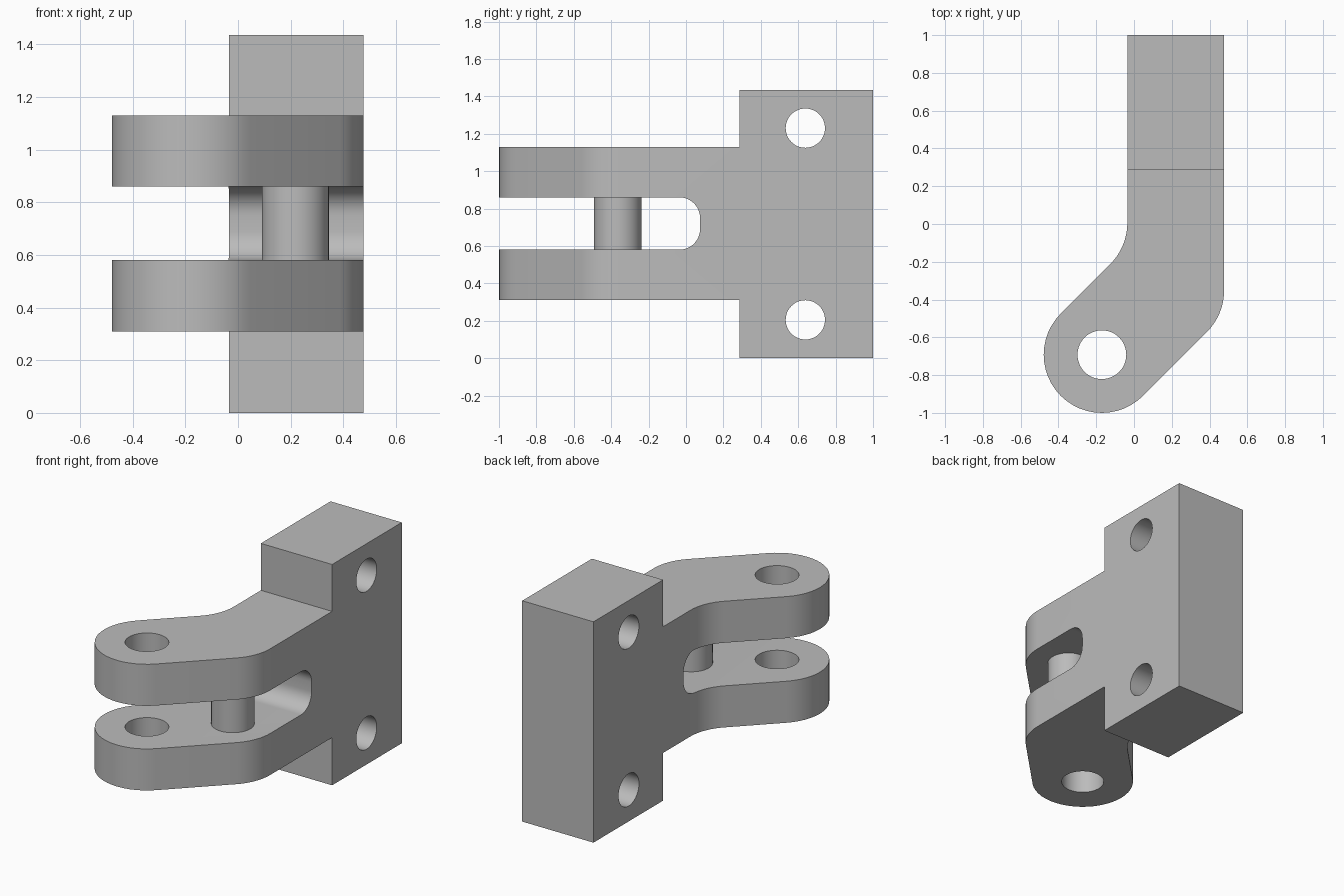
import bpy, bmesh, math
from mathutils import Vector, Matrix

cube = bpy.data.objects.get("Cube")
if cube:
    bpy.data.objects.remove(cube, do_unlink=True)

steel = bpy.data.materials.new("plain_grey")
steel.use_nodes = True
steel.diffuse_color = (0.5, 0.5, 0.5, 1)
steel.node_tree.nodes["Principled BSDF"].inputs["Base Color"].default_value = (0.5, 0.5, 0.5, 1)

HEIGHT = 1.435
LEFT, RIGHT = 0.477, -0.035          # sides of the mounting block
ARM_LOW, ARM_HIGH = 0.31, 1.13
SLOT_LOW, SLOT_HIGH = 0.58, 0.86
EYE, EYE_RADIUS = Vector((-0.17, -0.692)), 0.308


def make_object(name, bm):
    bmesh.ops.recalc_face_normals(bm, faces=bm.faces)
    mesh = bpy.data.meshes.new(name)
    bm.to_mesh(mesh)
    bm.free()
    mesh.materials.append(steel)
    obj = bpy.data.objects.new(name, mesh)
    bpy.context.collection.objects.link(obj)
    return obj


def prism(name, points, depth):
    """Extrude a closed 3D outline along a vector."""
    bm = bmesh.new()
    face = bm.faces.new([bm.verts.new(p) for p in points])
    new = bmesh.ops.extrude_face_region(bm, geom=[face])["geom"]
    verts = [g for g in new if isinstance(g, bmesh.types.BMVert)]
    bmesh.ops.translate(bm, verts=verts, vec=depth)
    return make_object(name, bm)


def cylinder(name, radius, depth, centre, axis="Z"):
    bm = bmesh.new()
    turn = Matrix.Rotation(math.pi / 2, 4, "Y") if axis == "X" else Matrix()
    bmesh.ops.create_cone(bm, cap_ends=True, segments=48, radius1=radius, radius2=radius,
                          depth=depth, matrix=Matrix.Translation(centre) @ turn)
    return make_object(name, bm)


def box(name, low, high):
    x0, y0, z0 = low
    x1, y1, z1 = high
    return prism(name, [(x0, y0, z0), (x1, y0, z0), (x1, y1, z0), (x0, y1, z0)], (0, 0, z1 - z0))


def arc(centre, radius, start, end, steps):
    angles = [math.radians(start + (end - start) * i / steps) for i in range(steps + 1)]
    return [centre + radius * Vector((math.cos(a), math.sin(a))) for a in angles]


def cut(target, cutter):
    cutter.hide_render = True
    mod = target.modifiers.new("cut", "BOOLEAN")
    mod.operation, mod.solver, mod.object = "DIFFERENCE", "EXACT", cutter
    bpy.context.view_layer.objects.active = target
    bpy.ops.object.modifier_apply(modifier=mod.name)
    bpy.data.objects.remove(cutter, do_unlink=True)


# Plan outline: straight block, 45 degree bend with filleted corners, round eye
bend = 0.31
side = EYE_RADIUS * math.sqrt(2)
reach = bend * math.tan(math.radians(22.5))
outer_y = LEFT - (EYE.x - EYE.y + side) + reach
inner_y = RIGHT - (EYE.x - EYE.y - side) + reach
outline = [Vector((LEFT, 1)), Vector((RIGHT, 1))]
outline += arc(Vector((RIGHT - bend, inner_y)), bend, 0, -45, 8)
outline += arc(EYE, EYE_RADIUS, 135, 315, 24)
outline += arc(Vector((LEFT - bend, outer_y)), bend, -45, 0, 8)
bracket = prism("clevis_bracket", [(p.x, p.y, 0) for p in outline], (0, 0, HEIGHT))

# Trim the arm above and below
cut(bracket, box("lower_trim", (-1, -2, -1), (1, 0.285, ARM_LOW)))
cut(bracket, box("upper_trim", (-1, -2, ARM_HIGH), (1, 0.285, 2)))

# Slot between the two fork arms, with rounded inner corners
r, slot_end = 0.11, 0.075
slot = [Vector((-2, SLOT_LOW))]
slot += arc(Vector((slot_end - r, SLOT_LOW + r)), r, -90, 0, 10)
slot += arc(Vector((slot_end - r, SLOT_HIGH - r)), r, 0, 90, 10)
slot.append(Vector((-2, SLOT_HIGH)))
cut(bracket, prism("slot_cutter", [(-1, p.x, p.y) for p in slot], (2, 0, 0)))

# Eye hole and two mounting holes
cut(bracket, cylinder("eye_cutter", 0.129, 3, (EYE.x, EYE.y, 0.7)))
for z in (0.205, HEIGHT - 0.205):
    cut(bracket, cylinder("mounting_cutter", 0.105, 3, (0.2, 0.638, z), "X"))

# Spacer pin between the fork arms
pin = cylinder("spacer_pin", 0.127, SLOT_HIGH - SLOT_LOW + 0.004,
               (0.218, -0.365, (SLOT_LOW + SLOT_HIGH) / 2))

for obj in (bracket, pin):
    bpy.ops.object.select_all(action="DESELECT")
    obj.select_set(True)
    bpy.context.view_layer.objects.active = obj
    bpy.ops.object.shade_smooth_by_angle(angle=math.radians(30))
